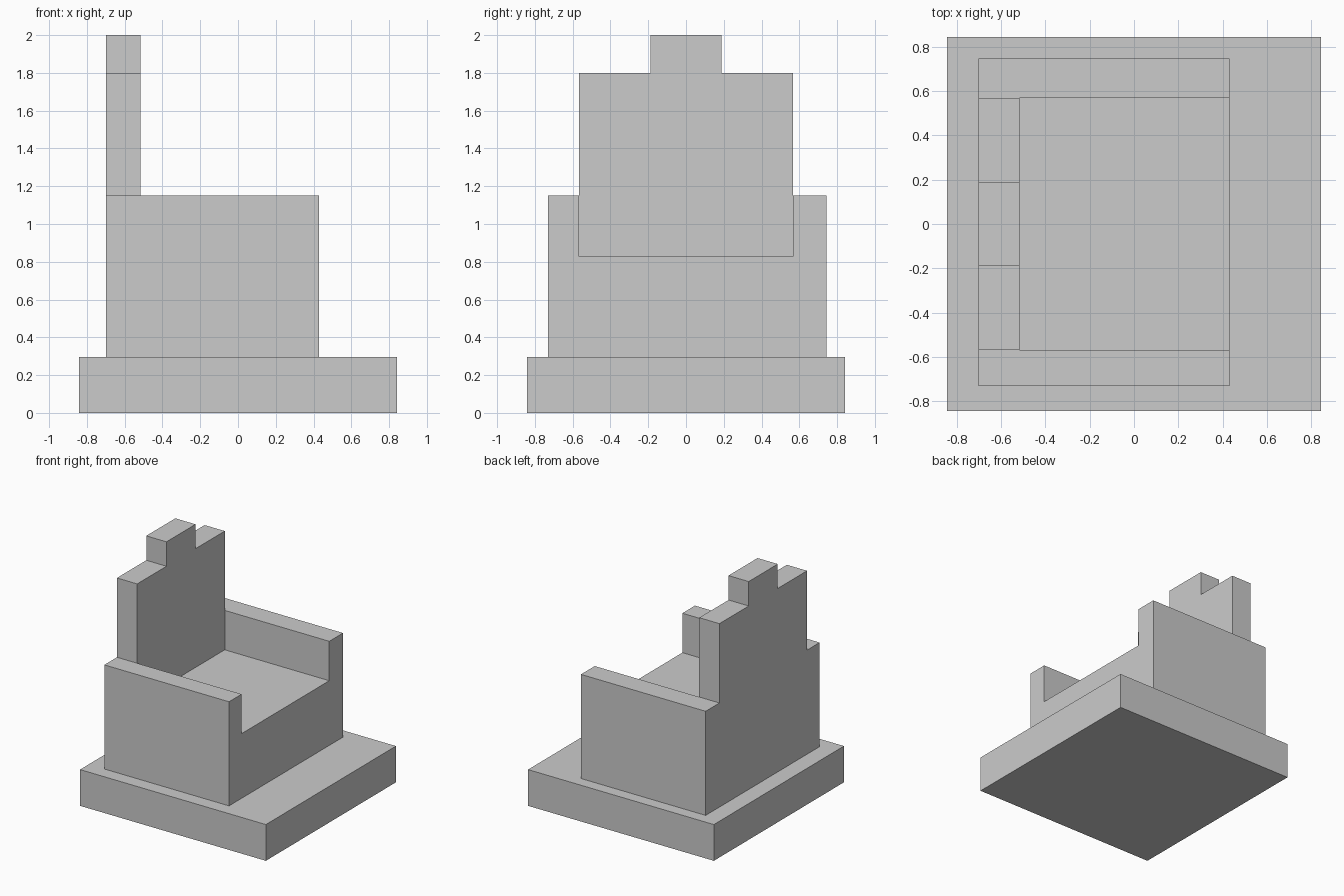
import bpy
import bmesh

if "Cube" in bpy.data.objects:
    bpy.data.objects.remove(bpy.data.objects["Cube"])


def extrude_x(name, profile, x0, x1):
    """Extrude a closed (y, z) outline along x."""
    bm = bmesh.new()
    face = bm.faces.new([bm.verts.new((x0, y, z)) for y, z in profile])
    ext = bmesh.ops.extrude_face_region(bm, geom=[face], use_keep_orig=True)
    verts = [g for g in ext["geom"] if isinstance(g, bmesh.types.BMVert)]
    bmesh.ops.translate(bm, verts=verts, vec=(x1 - x0, 0, 0))
    bmesh.ops.recalc_face_normals(bm, faces=bm.faces)
    mesh = bpy.data.meshes.new(name)
    bm.to_mesh(mesh)
    bm.free()
    obj = bpy.data.objects.new(name, mesh)
    bpy.context.collection.objects.link(obj)
    return obj


HALF = 0.842                    # half width of the square base
BASE_Z, SEAT_Z, ARM_Z = 0.297, 0.827, 1.15
BACK_Z, TOP_Z = 1.80, 2.0
BACK_X, FRONT_X = -0.70, 0.43
INNER = 0.567                   # half distance between the arms
ARM_L, ARM_R = -0.73, 0.745     # outer faces of the arms
CREST = 0.188                   # half width of the raised crest

# Square base slab
extrude_x("base", [(-HALF, 0), (HALF, 0), (HALF, BASE_Z), (-HALF, BASE_Z)],
          -HALF, HALF)

# Solid seat block with an armrest on each side
extrude_x("seat_and_arms",
          [(ARM_L, BASE_Z), (ARM_R, BASE_Z), (ARM_R, ARM_Z), (INNER, ARM_Z),
           (INNER, SEAT_Z), (-INNER, SEAT_Z), (-INNER, ARM_Z), (ARM_L, ARM_Z)],
          BACK_X, FRONT_X)

# Tall backrest between the arms, stepped up to a central crest
half = [(INNER, SEAT_Z), (INNER, BACK_Z), (CREST, BACK_Z), (CREST, TOP_Z)]
extrude_x("backrest", half + [(-y, z) for y, z in reversed(half)],
          BACK_X, -0.517)
